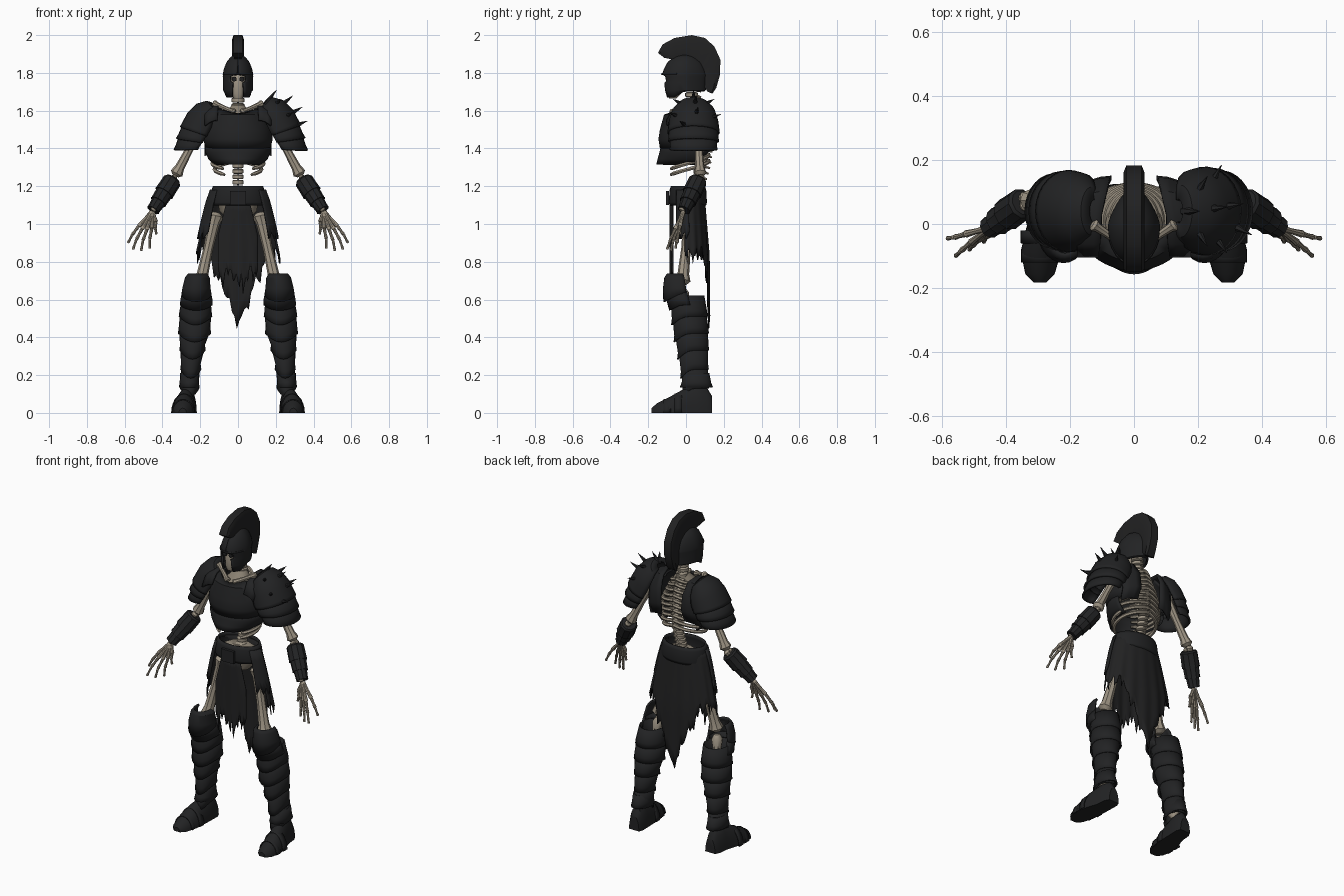
import bpy, bmesh, random
from math import sin, cos, radians, pi
from mathutils import Vector as V

random.seed(4)
if "Cube" in bpy.data.objects:
    bpy.data.objects.remove(bpy.data.objects["Cube"])


def material(name, *rgb):
    m = bpy.data.materials.new(name)
    m.use_nodes = True
    m.diffuse_color = (*rgb, 1)
    bsdf = m.node_tree.nodes["Principled BSDF"]
    bsdf.inputs["Base Color"].default_value = (*rgb, 1)
    bsdf.inputs["Roughness"].default_value = 0.8
    return m


ARMOUR = material("dark armour", 0.016, 0.0165, 0.0175)
CLOTH = material("black cloth", 0.0155, 0.0155, 0.016)
BONE = material("pale bone", 0.34, 0.295, 0.23)
AGED = material("aged bone", 0.25, 0.215, 0.165)
X, Y, Z = V((1, 0, 0)), V((0, 1, 0)), V((0, 0, 1))


# ---- helpers: every part is one or more skinned grids of points ----
def surf(name, grids, mat, closed=True, cap=True, thick=0, angle=40):
    bm = bmesh.new()
    for rows in grids:
        vs = [[bm.verts.new(p) for p in r] for r in rows]
        n = len(vs[0])
        for r, s in zip(vs, vs[1:]):
            for i in range(n if closed else n - 1):
                j = (i + 1) % n
                bm.faces.new((r[i], r[j], s[j], s[i]))
        if closed and cap:
            bm.faces.new(vs[0])
            bm.faces.new(vs[-1])
    bmesh.ops.recalc_face_normals(bm, faces=bm.faces)
    me = bpy.data.meshes.new(name)
    bm.to_mesh(me)
    bm.free()
    me.materials.append(mat)
    me.shade_smooth()
    me.set_sharp_from_angle(angle=radians(angle))
    ob = bpy.data.objects.new(name, me)
    bpy.context.collection.objects.link(ob)
    if thick:
        mod = ob.modifiers.new("thickness", 'SOLIDIFY')
        mod.thickness, mod.offset = thick, 0


def ring(c, u, v, n=16, a0=None, a1=None):
    if a0 is None:
        angles = [2 * pi * i / n for i in range(n)]
    else:
        angles = [radians(a0 + (a1 - a0) * i / n) for i in range(n + 1)]
    return [V(c) + u * cos(a) + v * sin(a) for a in angles]


def level(cx, cy, z, rx, ry, *arc):
    return ring((cx, cy, z), X * rx, Y * ry, *arc)


def tube(pts, radii, ref=Y, n=8):
    pts, rows = [V(p) for p in pts], []
    for i, p in enumerate(pts):
        t = (pts[min(i + 1, len(pts) - 1)] - pts[max(i - 1, 0)]).normalized()
        u = t.cross(ref).normalized()
        rows.append(ring(p, u * radii[i], t.cross(u) * radii[i], n))
    return rows


def bone(a, b, r, knob=1.5):
    a, b = V(a), V(b)
    ts = (0, .05, .15, .5, .85, .95, 1)
    return tube([a.lerp(b, t) for t in ts],
                [r * k for k in (.8, knob, 1.1, .9, 1.1, knob, .8)])


# ---- skull, spine and ribs ----
surf("skull", [[level(0, *r) for r in (
    (-.07, 1.665, .022, .02), (-.062, 1.69, .036, .036), (-.052, 1.72, .04, .046),
    (-.036, 1.75, .05, .064), (-.01, 1.79, .056, .08), (0, 1.84, .045, .07), (0, 1.87, .02, .03))]], BONE)
surf("eye_sockets", [tube([(s * .02, -.07, 1.767), (s * .02, -.104, 1.767)],
                          (.014, .013), Z) for s in (-1, 1)], CLOTH)
spine = []
for i in range(20):
    z = 1.15 + i * .029
    y = .03 + .06 * sin(pi * min(1, i / 17))
    r = .03 if z > 1.58 else .026
    spine.append([level(0, y, z + h, r + e, r + e)
                  for h, e in ((0, -.004), (.004, .004), (.021, .004), (.026, -.004))])
    spine.append(tube([(0, y + .01, z + .012), (0, y + .05, z)], (.012, .005), Z, 6))
surf("spine", spine, BONE)
ribs = []
for i in range(10):
    z, rx = 1.615 - .031 * i, .07 + .078 * min(1, i / 5) - .012 * max(0, i - 7)
    end = -68 if i < 8 else -55
    path = []
    for k in range(15):
        a = radians(90 + (end - 90) * k / 14)
        path.append(V((rx * cos(a), .01 + (.085 + .025 * min(1, i / 3)) * sin(a), z - .075 * k / 14)))
    for s in (-1, 1):
        ribs.append(tube([V((s * p.x, p.y, p.z)) for p in path], [.0105] * 14 + [.007], Z, 6))
surf("ribs", ribs, BONE)
surf("pelvis", [[level(0, .03, z, rx, ry) for z, rx, ry in
                 ((1.02, .05, .04), (1.07, .1, .05), (1.15, .11, .06), (1.17, .07, .04))]], AGED)
surf("collar_bones", [bone((s * .018, -.075, 1.59), (s * .13, 0, 1.64), .013) for s in (-1, 1)], BONE)
surf("neck_base", [[level(0, y, z, rx, ry) for y, z, rx, ry in
                    ((.0, 1.56, .09, .075), (.01, 1.59, .07, .06), (.03, 1.63, .032, .034))]], AGED)

# ---- helmet with crest ----
rows = []
for z, rx, ry, gap in ((1.895, .012, .015, 1), (1.88, .036, .052, 1), (1.855, .056, .085, 1),
                       (1.82, .07, .104, 1), (1.79, .076, .114, 1), (1.783, .076, .114, 30),
                       (1.755, .075, .11, 32), (1.748, .075, .11, 21), (1.71, .074, .108, 23),
                       (1.67, .066, .1, 28)):
    rows.append(level(0, -.008, z, rx, ry, 32, gap - 90, 270 - gap))
for p in rows[-1]:
    p.z += .035 * min(1, max(0, (p.y + .06) / .05))
for r in rows:
    for p in r:
        p.x *= 1 - .3 * max(0, p.y / .1)
surf("helmet", [rows], ARMOUR, closed=False, thick=.01)
surf("helmet_brow", [tube([V((.078 * cos(a), -.008 + .118 * sin(a), 1.793)) for a in
                           [radians(-160 + 14 * k) for k in range(11)]], [.006] * 11, Z, 6)], ARMOUR)
outer = ((-.148, 1.905), (-.125, 1.95), (-.06, 1.985), (.03, 2.0), (.1, 1.985), (.15, 1.94),
         (.182, 1.87), (.18, 1.79), (.16, 1.72), (.14, 1.69))
inner = ((-.115, 1.88), (-.09, 1.875), (-.05, 1.87), (0, 1.875), (.04, 1.865), (.07, 1.845),
         (.08, 1.82), (.085, 1.78), (.095, 1.73), (.115, 1.7))
rows = []
for (yo, zo), (yi, zi) in zip(outer, inner):
    o, i = V((0, yo, zo)), V((0, yi, zi))
    m = o.lerp(i, .22)
    rows.append([o + X * .024, m + X * .033, i + X * .019, i - X * .019, m - X * .033, o - X * .024])
surf("crest", [rows], CLOTH)

# ---- torso armour ----
rows = [level(0, .02, *r, 32, -207, 27) for r in (
    (1.605, .105, .1), (1.575, .145, .132), (1.5, .172, .152), (1.45, .178, .16), (1.4, .165, .152))]
for p in rows[0]:
    p.z -= .025 * max(0, 1 - abs(p.x) / .1)
surf("breastplate", [rows], ARMOUR, closed=False, thick=.012)
surf("belly_plate", [[level(0, .02, *r, 32, -195, 15) for r in (
    (1.425, .168, .145), (1.38, .168, .155), (1.345, .152, .165), (1.315, .12, .172))]],
    ARMOUR, closed=False, thick=.01)
yokes = []
for s in (-1, 1):
    path = ((.11, -.1, 1.55), (.105, -.06, 1.61), (.1, .03, 1.635), (.085, .1, 1.62),
            (.075, .14, 1.55), (.07, .145, 1.46), (.08, .125, 1.39))
    yokes.append([[V((s * (x + (.175 - x) * k), y - .035 * k * k * (y > .09), z - .03 * k * k))
                   for k in (0, .33, .66, 1)] for x, y, z in path])
surf("shoulder_yokes", yokes, ARMOUR, closed=False, thick=.012)

# ---- belt and skirt ----
surf("belt", [[level(0, .01, *r, 28) for r in (
    (1.1, .142, .092), (1.115, .146, .096), (1.18, .135, .092), (1.2, .128, .085))]], ARMOUR, cap=False, thick=.01)
surf("buckle", [[[V((x, y, z)) for x in (-.042, .042) for y in ((-.106, -.09) if x < 0 else (-.09, -.106))]
                 for z in (1.1, 1.175)]], ARMOUR)


def drape(a, z, grow=0):
    t = min(1, (1.18 - z) / .36)
    return V(((.132 + .09 * t ** .8 + grow) * cos(a), .012 + .01 * t + (.082 + .018 * t + grow) * sin(a), z))


cols = []
for k in range(64):
    d = 105 * (2 * k / 63 - 1)
    low = .83 - .35 * max(0, 1 - max(0, abs(d) - 2) / 42) + random.choice((0, .02, .05)) * min(1, abs(d) / 12) - .04 * (k % 5 == 2)
    fold = .004 * sin(k * .9)
    cols.append([drape(radians(90 + d), 1.18 + (low - 1.18) * j / 8, fold * j / 8) for j in range(9)])
surf("back_skirt", [cols], CLOTH, closed=False, thick=.006)
cols = []
for k in range(25):
    s = k / 12 - 1
    low = .66 + .07 * abs(s) + random.choice((0, .03, .07)) - .05 * (k % 6 == 3)
    cols.append([V((s * (.06 + .045 * min(1, j / 4)), -.083 + .014 * s * s + .003 * sin(k * .8) * j / 8,
                    1.12 + (low - 1.12) * j / 8)) for j in range(9)])
surf("front_cloth", [cols], CLOTH, closed=False, thick=.006)
plates = []
for base in (-40, 180):
    plates.append([[drape(radians(base + 40 * k / 8), 1.18 + (.92 + .02 * (k % 3) - 1.18) * j / 4, .012)
                    for j in range(5)] for k in range(9)])
surf("hip_plates", plates, ARMOUR, closed=False, thick=.01)

# ---- limbs, built once for each side ----
for s, side in ((-1, "right"), (1, "left")):
    def at(x, y, z):
        return V((s * x, y, z))

    shoulder, elbow, wrist = at(.18, .06, 1.54), at(.332, .075, 1.255), at(.452, -.012, 1.07)
    surf(side + "_upper_arm", [bone(shoulder, elbow, .023)], BONE)
    surf(side + "_forearm", [bone(elbow + Y * d, wrist + Y * d, .013) for d in (-.013, .013)], BONE)
    surf(side + "_bracer", [
        tube([elbow.lerp(wrist, t) for t in (t0, t0 + .04, t1 - .02, t1)], r, Y, 10)
        for t0, t1, r in ((.1, .5, (.042, .05, .052, .053)), (.42, .75, (.046, .047, .044, .046)),
                          (.68, .98, (.037, .039, .034, .036)))], ARMOUR, angle=30)
    # hand
    fingers = []
    for k, tip in enumerate((at(.582, -.045, .9), at(.556, -.1, .866), at(.513, -.08, .858),
                             at(.468, -.055, .87), at(.432, -.03, .945))):
        knuckle = wrist.lerp(tip, .48) + at(.012 - .005 * k, -.004, 0)
        mid = knuckle.lerp(tip, .5) + at(.005, -.003, 0)
        fingers += [bone(wrist.lerp(knuckle, .05), knuckle, .01, 1.2),
                    bone(knuckle, mid, .008, 1.15), bone(mid, tip, .0065, 1.1)]
    surf(side + "_hand", fingers, BONE)

    # shoulder guard: a dome and two overlapping lames, turning level toward the rim
    k = 1.04 if s > 0 else .96
    origin = at(.172, .04, 1.58) if s > 0 else at(.157, .04, 1.567)
    down = at(.46, 0, -.89)

    def outward(t):
        f = radians(40 - 200 * t)
        return at(cos(f), 0, sin(f))

    def guard(t, ru, rv, arc=112):
        return ring(origin + down * t * k, outward(t) * ru * k, Y * rv * k, 18, -arc, arc)
    surf(side + "_shoulder_guard", [[guard(*r) for r in g] for g in (
        ((-.065, .02, .035), (-.05, .05, .075), (-.01, .088, .105), (.04, .107, .12), (.09, .108, .126), (.105, .11, .128)),
        ((.08, .102, .12), (.135, .1, .122), (.155, .104, .124)),
        ((.13, .095, .114), (.18, .09, .114), (.205, .092, .117)))],
        ARMOUR, closed=False, thick=.012, angle=30)
    if s > 0:
        spikes = []
        for t, r, a in ((-.06, .02, 0), (-.02, .07, 50), (-.02, .07, -50), (.0, .085, 5),
                        (.05, .1, 58), (.05, .1, -50), (.05, .1, 8), (.1, .105, -25)):
            d = outward(t) * cos(radians(a)) + Y * sin(radians(a))
            base = origin + down * t + d * r * .9
            spikes.append(tube([base, base + d * .03, base + d * .08], (.015, .011, .001), X, 6))
        surf("shoulder_spikes", spikes, ARMOUR)

    # leg bones
    hip, knee, ankle = at(.115, .02, 1.06), at(.2, -.02, .68), at(.255, .05, .12)
    surf(side + "_thigh", [bone(hip, knee, .028)], BONE)
    surf(side + "_shin", [bone(knee - Z * .02, ankle, .022)], BONE)

    # greave: overlapping lames with pointed fronts
    prof = ((.62, .22, .008, .07, .085), (.52, .225, .018, .079, .087), (.43, .23, .028, .078, .084),
            (.34, .241, .038, .06, .075), (.24, .25, .045, .046, .066), (.14, .256, .05, .042, .063))
    lames = []
    for (z0, x0, y0, a0, b0), (z1, x1, y1, a1, b1) in zip(prof, prof[1:]):
        lame = [level(s * x0, y0, z0, a0, b0, 20), level(s * x1, y1, z1 + .02, a1 + .002, b1 + .002, 20),
                level(s * x1, y1, z1 - .01, a1 + .006, b1 + .006, 20)]
        for r in lame[1:]:
            for p in r:
                p.z -= .04 * max(0, (y1 - p.y) / b1) ** 2
        lames.append(lame)
    surf(side + "_greave", lames, ARMOUR, cap=False, thick=.008, angle=30)
    guards = [[level(s * x, y, z, rx, ry, 16, -200, 20) for z, x, y, rx, ry in g] for g in (
        ((.735, .215, -.035, .045, .06), (.715, .215, -.035, .06, .074), (.66, .22, -.03, .069, .086), (.63, .22, -.03, .074, .084)),
        ((.645, .22, -.025, .07, .08), (.6, .22, -.015, .079, .083), (.57, .222, -.005, .081, .078)))]
    for g in guards:
        for p in g[-1]:
            p.z -= .5 * max(0, -.03 - p.y)
    surf(side + "_knee_guard", guards, ARMOUR, closed=False, thick=.012, angle=30)

    # boot
    foot = []
    for y, x, w, h in ((-.182, .293, .02, .025), (-.155, .293, .046, .05), (-.085, .29, .063, .085),
                       (-.02, .28, .058, .122), (.05, .268, .048, .145), (.11, .264, .046, .135), (.137, .262, .034, .09)):
        foot.append(ring((s * x, y, 0), X * s * w, Z * h, 12, 0, 180))
    surf(side + "_boot", [foot], ARMOUR, angle=35)
    surf(side + "_ankle_cuff", [[level(s * .258, .055, z, rx, ry) for z, rx, ry in
                                 ((.21, .044, .064), (.16, .047, .074), (.135, .051, .084))]],
         ARMOUR, cap=False, thick=.008)
    surf(side + "_toe_plates", [[ring((s * x, y + d, 0), X * s * (w + e), Z * (h + e), 12, 0, 180)
                                 for d, e in ((0, .003), (.04, .004))]
                                for y, x, w, h in ((-.12, .291, .055, .068), (-.06, .286, .061, .097))],
         ARMOUR, closed=False, thick=.006)
